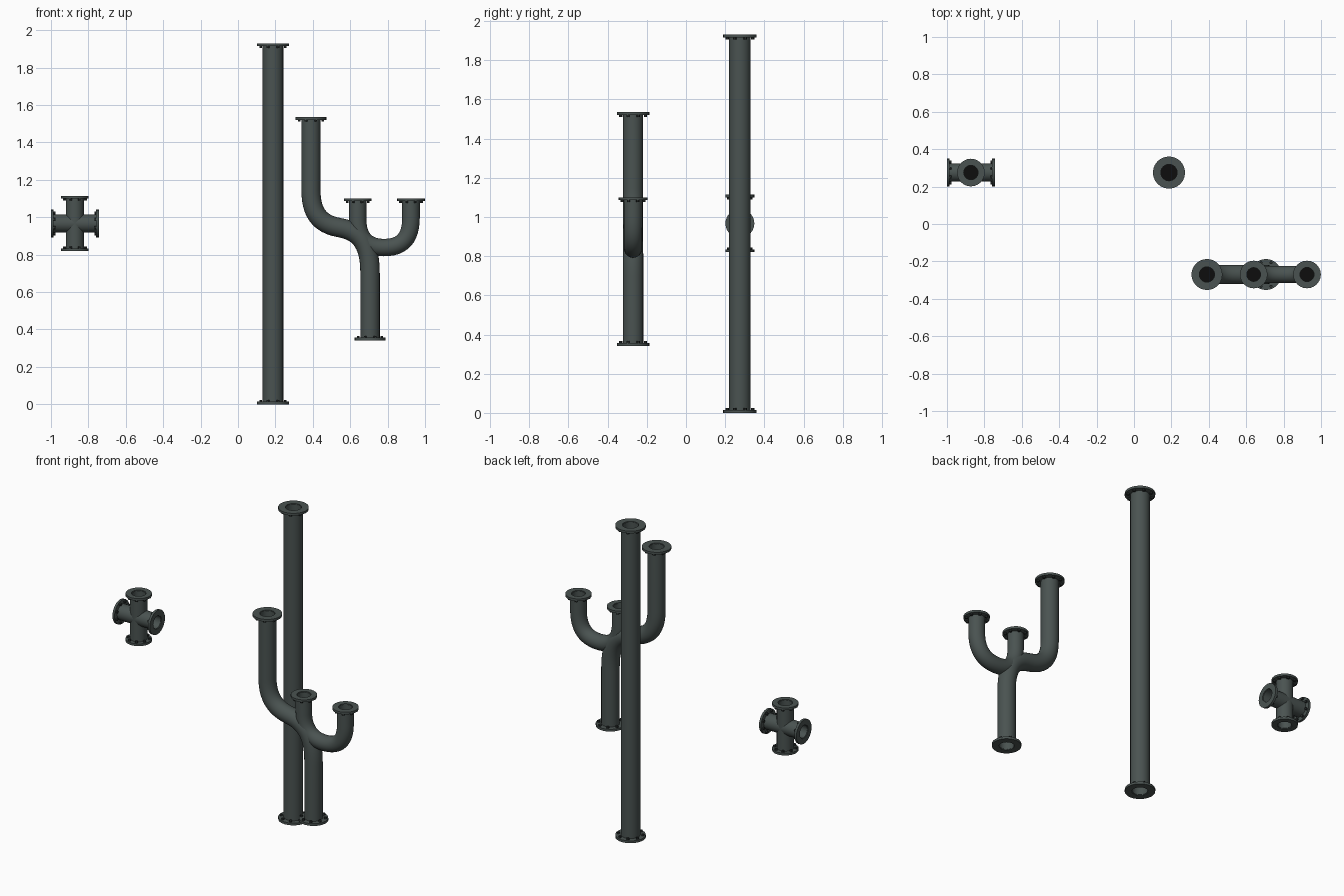
import bpy, bmesh, math
from mathutils import Vector, Matrix

if "Cube" in bpy.data.objects:
    bpy.data.objects.remove(bpy.data.objects["Cube"])

SIDES = 24
WALL = 0.8          # bore radius relative to the outer radius


def material(name, rgb):
    m = bpy.data.materials.new(name)
    m.diffuse_color = (*rgb, 1)
    m.use_nodes = True
    m.node_tree.nodes["Principled BSDF"].inputs["Base Color"].default_value = m.diffuse_color
    return m


IRON = material("grey green iron", (0.068, 0.086, 0.082))
BOLT = material("dark bolt", (0.025, 0.031, 0.030))
BORE = material("black bore", (0.004, 0.004, 0.004))


def finish(bm, name, mat, normals=True):
    if normals:
        bmesh.ops.recalc_face_normals(bm, faces=bm.faces[:])
    me = bpy.data.meshes.new(name)
    bm.to_mesh(me)
    bm.free()
    me.materials.append(mat)
    ob = bpy.data.objects.new(name, me)
    bpy.context.collection.objects.link(ob)
    bpy.context.view_layer.objects.active = ob
    ob.select_set(True)
    bpy.ops.object.shade_smooth_by_angle(angle=math.radians(35))
    ob.select_set(False)
    return ob


def frame(centre, axis):
    """Matrix that puts local z along the axis at the centre."""
    rot = Vector(axis).to_track_quat('Z', 'Y').to_matrix().to_4x4()
    return Matrix.Translation(centre) @ rot


def bridge(bm, rings, closed):
    n = len(rings)
    for i in range(n if closed else n - 1):
        a, b = rings[i], rings[(i + 1) % n]
        for k in range(SIDES):
            j = (k + 1) % SIDES
            bm.faces.new((a[k], a[j], b[j], b[k]))


def pipe(name, path, radii):
    """Hollow round pipe swept along a path lying in an xz plane."""
    path = [Vector(p) for p in path]
    bm = bmesh.new()
    outer, inner = [], []
    last = len(path) - 1
    for i, p in enumerate(path):
        t = (path[min(i + 1, last)] - path[max(i - 1, 0)]).normalized()
        u = Vector((0, 1, 0))
        v = t.cross(u)
        r = radii[0] + (radii[1] - radii[0]) * i / last
        for store, s in ((outer, r), (inner, r * WALL)):
            store.append([bm.verts.new(p + s * (u * math.cos(a) + v * math.sin(a)))
                          for a in (math.tau * k / SIDES for k in range(SIDES))])
    bridge(bm, outer + inner[::-1], True)
    return finish(bm, name, IRON)


def flange(name, end, axis, rim, bore, depth=0.12):
    """Ring at a pipe end, bolts on its back, dark stop inside the bore."""
    m = frame(end, axis)
    bm = bmesh.new()
    profile = [(bore, 0), (rim, 0), (rim, -0.014), (bore, -0.014)]
    rings = [[bm.verts.new(m @ Vector((r * math.cos(a), r * math.sin(a), z)))
              for a in (math.tau * k / SIDES for k in range(SIDES))]
             for r, z in profile]
    bridge(bm, rings, True)
    finish(bm, name + "_flange", IRON)

    bm = bmesh.new()
    for k in range(8):
        a = math.tau * (k + 0.5) / 8
        pos = Vector((rim * 0.82 * math.cos(a), rim * 0.82 * math.sin(a), -0.018))
        bmesh.ops.create_cone(bm, cap_ends=True, segments=6, radius1=0.0085,
                              radius2=0.0085, depth=0.012,
                              matrix=m @ Matrix.Translation(pos))
    finish(bm, name + "_bolts", BOLT)

    bm = bmesh.new()
    bmesh.ops.create_circle(bm, cap_ends=True, segments=SIDES, radius=bore * 1.05,
                            matrix=m @ Matrix.Translation((0, 0, -depth)))
    finish(bm, name + "_bore_stop", BORE, normals=False)


def bezier(a, b, c, d, y, n=12):
    a, b, c, d = (Vector((p[0], y, p[1])) for p in (a, b, c, d))
    return [a * (1 - t) ** 3 + b * 3 * t * (1 - t) ** 2 + c * 3 * t * t * (1 - t) + d * t ** 3
            for t in (i / n for i in range(n + 1))]


BACK, FRONT = 0.275, -0.27
UP, DOWN = (0, 0, 1), (0, 0, -1)

# Long straight pipe
X = 0.187
pipe("long_pipe", [(X, BACK, 0.004), (X, BACK, 1.926)], (0.055, 0.055))
flange("long_pipe_bottom", (X, BACK, 0), DOWN, 0.086, 0.046, 0.2)
flange("long_pipe_top", (X, BACK, 1.93), UP, 0.086, 0.046, 0.2)

# Four-way cross fitting
C = Vector((-0.872, BACK, 0.967))
for word, axis, half in (("vertical", Vector(UP), 0.147), ("level", Vector((1, 0, 0)), 0.128)):
    pipe("cross_" + word, [C - axis * (half - 0.004), C + axis * (half - 0.004)], (0.048, 0.048))
    for side, s in (("start", -1), ("end", 1)):
        flange(f"cross_{word}_{side}", C + axis * half * s, axis * s, 0.074, 0.041, half - 0.048)

# Branching pipe: trunk sweeping into the tall left arm
trunk = [(0.706, FRONT, 0.346)]
trunk += bezier((0.706, 0.70), (0.706, 0.85), (0.66, 0.925), (0.54, 0.945), FRONT)
trunk += bezier((0.54, 0.945), (0.43, 0.965), (0.39, 1.03), (0.39, 1.147), FRONT)[1:]
trunk += [(0.39, FRONT, 1.531)]
pipe("trunk_and_left_arm", trunk, (0.052, 0.051))
flange("trunk_bottom", (0.706, FRONT, 0.342), DOWN, 0.083, 0.043)
flange("left_arm_top", (0.39, FRONT, 1.535), UP, 0.083, 0.043)

# Branching pipe: short middle stub sweeping into the right arm
arm = [(0.64, FRONT, 1.096)]
arm += bezier((0.64, 0.99), (0.64, 0.89), (0.69, 0.838), (0.78, 0.838), FRONT)
arm += bezier((0.78, 0.838), (0.88, 0.838), (0.925, 0.89), (0.925, 1.0), FRONT)[1:]
arm += [(0.925, FRONT, 1.096)]
pipe("middle_stub_and_right_arm", arm, (0.046, 0.047))
flange("middle_stub_top", (0.64, FRONT, 1.10), UP, 0.074, 0.040, 0.1)
flange("right_arm_top", (0.925, FRONT, 1.10), UP, 0.074, 0.040, 0.1)
